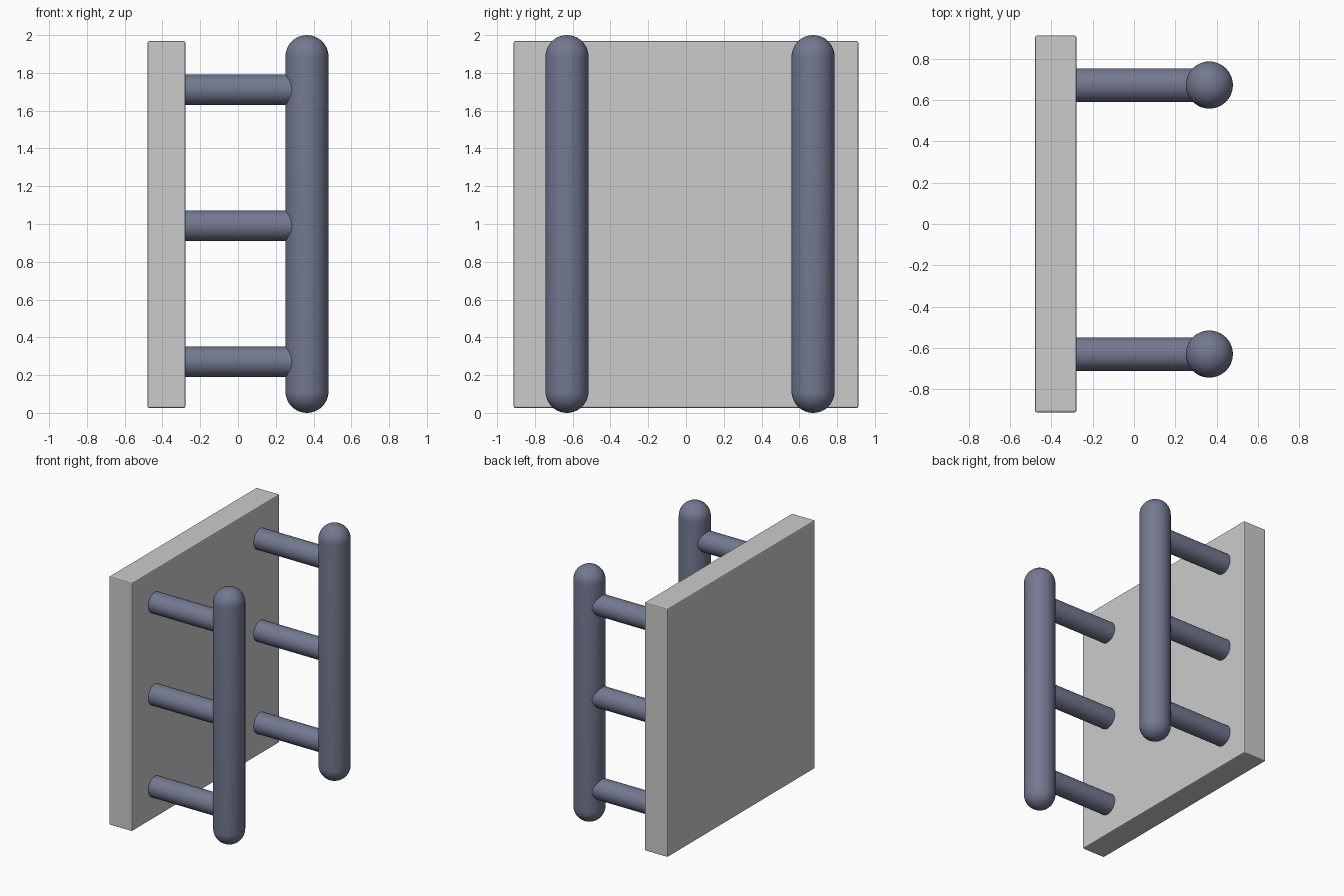
import bpy, bmesh
from math import sin, cos, pi, radians

if "Cube" in bpy.data.objects:
    bpy.data.objects.remove(bpy.data.objects["Cube"])

steel = bpy.data.materials.new("blue_grey")
steel.diffuse_color = (0.17, 0.19, 0.28, 1)
steel.use_nodes = True
steel.node_tree.nodes["Principled BSDF"].inputs["Base Color"].default_value = steel.diffuse_color


def rounded_bar(name, x, y, r, height):
    # lathe a half profile: rounded bottom, straight side, rounded top
    n = 12
    pts = [(r * sin(a), r - r * cos(a)) for a in (i * pi / 2 / n for i in range(n + 1))]
    pts += [(px, height - pz) for px, pz in reversed(pts)]
    bm = bmesh.new()
    verts = [bm.verts.new((px, 0, pz)) for px, pz in pts]
    edges = [bm.edges.new(p) for p in zip(verts, verts[1:])]
    bmesh.ops.spin(bm, geom=verts + edges, cent=(0, 0, 0), axis=(0, 0, 1),
                   angle=2 * pi, steps=48, use_duplicate=False)
    bmesh.ops.remove_doubles(bm, verts=bm.verts, dist=1e-5)
    bmesh.ops.recalc_face_normals(bm, faces=bm.faces)
    mesh = bpy.data.meshes.new(name)
    bm.to_mesh(mesh)
    bm.free()
    ob = bpy.data.objects.new(name, mesh)
    bpy.context.collection.objects.link(ob)
    ob.location = (x, y, 0)
    finish(ob)


def rod(name, x0, x1, y, z, r):
    bpy.ops.mesh.primitive_cylinder_add(vertices=48, radius=r, depth=x1 - x0,
                                        location=((x0 + x1) / 2, y, z),
                                        rotation=(0, pi / 2, 0))
    bpy.context.object.name = name
    finish(bpy.context.object)


def finish(ob):
    ob.data.materials.append(steel)
    bpy.ops.object.select_all(action='DESELECT')
    ob.select_set(True)
    bpy.context.view_layer.objects.active = ob
    bpy.ops.object.shade_smooth_by_angle(angle=radians(35))


# back plate with slightly eased edges
bpy.ops.mesh.primitive_cube_add(size=1, location=(-0.379, 0, 0.997))
plate = bpy.context.object
plate.name = "back_plate"
plate.scale = (0.2, 1.825, 1.942)
bpy.ops.object.transform_apply(location=False, rotation=False, scale=True)
bevel = plate.modifiers.new("eased_edges", 'BEVEL')
bevel.width = 0.008
bevel.segments = 2

# two upright bars, each held off the plate by three rods
for side, y in (("left", -0.63), ("right", 0.673)):
    rounded_bar(f"{side}_upright_bar", 0.365, y, 0.114, 2.0)
    for i in range(3):
        rod(f"{side}_support_rod_{i + 1}", -0.30, 0.365, y, 0.271 + 0.72 * i, 0.081)
